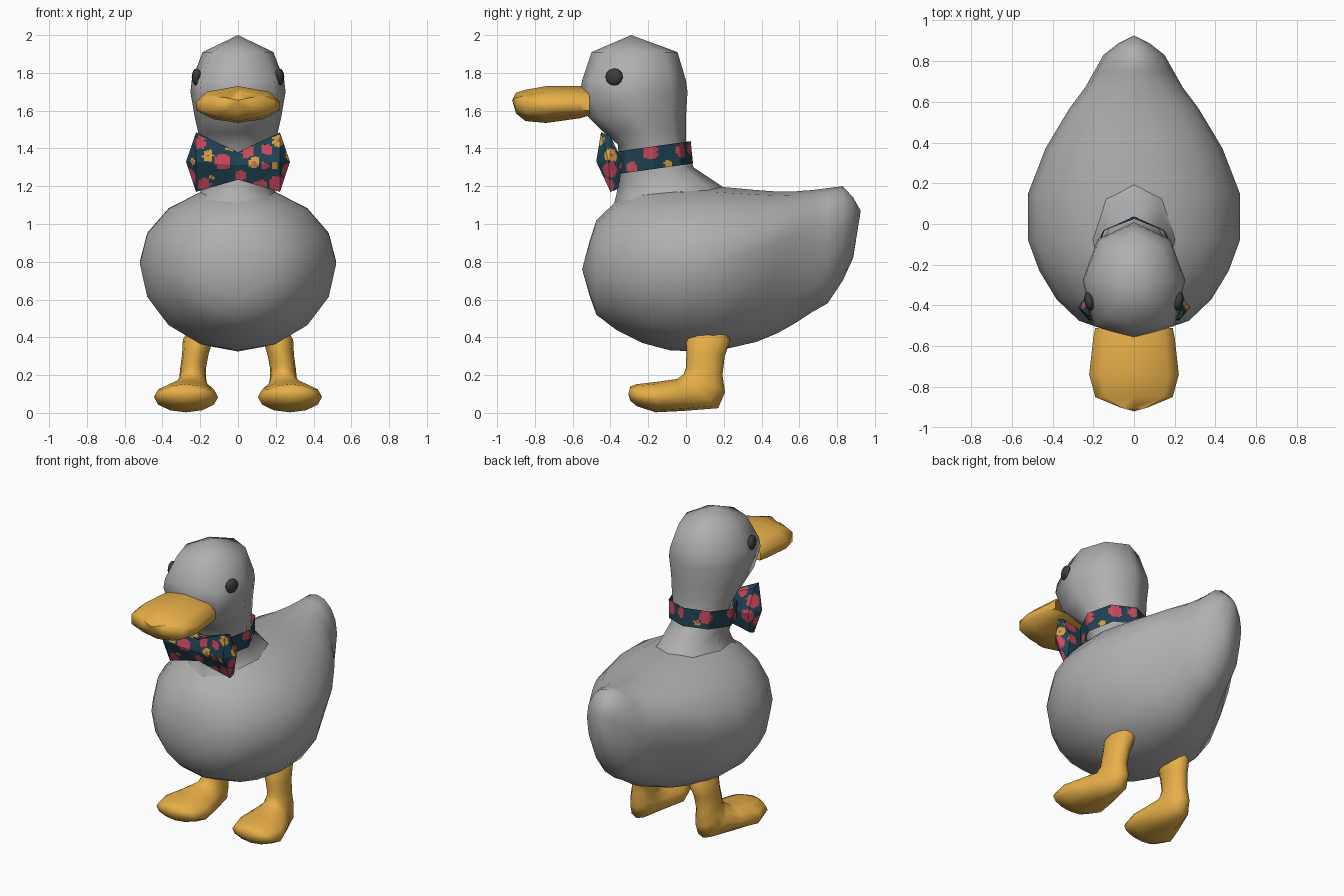
import bpy, bmesh, math, random
from mathutils import Vector

if "Cube" in bpy.data.objects:
    bpy.data.objects.remove(bpy.data.objects["Cube"])

random.seed(7)


def material(name, r, g, b):
    m = bpy.data.materials.new(name)
    m.diffuse_color = (r, g, b, 1)
    m.use_nodes = True
    m.node_tree.nodes["Principled BSDF"].inputs["Base Color"].default_value = m.diffuse_color
    return m


GREY = material("feather_grey", 0.43, 0.43, 0.43)
ORANGE = material("bill_orange", 0.80, 0.43, 0.065)
DARK = material("eye_dark", 0.045, 0.045, 0.045)
TEAL = material("cloth_teal", 0.014, 0.055, 0.085)
PINK = material("flower_pink", 0.60, 0.07, 0.11)
YELLOW = material("flower_yellow", 0.70, 0.36, 0.05)


def oval(axis, a, u, ru, lo, mid, hi, n=14, square=0.0, tuck=1.0):
    """Closed ring across an axis. Square widens the low corners, tuck narrows them."""
    pts = []
    for i in range(n):
        t = 2 * math.pi * i / n
        c, s = math.cos(t), math.sin(t)
        if s < -0.3:
            k = 1 + square * abs(math.sin(2 * t))
            c, s = c * k * tuck, max(-1, s * k)
        p = u + ru * c
        q = mid + s * ((hi - mid) if s > 0 else (mid - lo))
        pts.append(Vector((p, a, q)) if axis == "y" else Vector((p, q, a)))
    return pts


def loft(name, rings, mats, mirror=False, angle=60, cuts=0):
    """Skin a row of rings; a one-point ring makes a pole, other ends stay open inside neighbours."""
    bm = bmesh.new()
    rows = [[bm.verts.new(p) for p in r] for r in rings]
    for a, b in zip(rows, rows[1:]):
        n = max(len(a), len(b))
        for i in range(n):
            j = (i + 1) % n
            if len(a) == 1:
                bm.faces.new((a[0], b[i], b[j]))
            elif len(b) == 1:
                bm.faces.new((a[i], a[j], b[0]))
            else:
                bm.faces.new((a[i], a[j], b[j], b[i]))
    bmesh.ops.recalc_face_normals(bm, faces=bm.faces)
    if cuts:
        bmesh.ops.subdivide_edges(bm, edges=bm.edges, cuts=cuts, use_grid_fill=True)
    me = bpy.data.meshes.new(name)
    bm.to_mesh(me)
    bm.free()
    ob = bpy.data.objects.new(name, me)
    bpy.context.collection.objects.link(ob)
    for m in mats:
        me.materials.append(m)
    if mirror:
        ob.modifiers.new("mirror", "MIRROR")
    bpy.ops.object.select_all(action="DESELECT")
    ob.select_set(True)
    bpy.context.view_layer.objects.active = ob
    bpy.ops.object.shade_smooth_by_angle(angle=math.radians(angle))
    return ob


def scatter_flowers(ob, spots, count):
    """Paint blossoms (centre, radius, yellow) on finely divided cloth, filling gaps at random."""
    polys = list(ob.data.polygons)
    spots = [(Vector(c), r, y) for c, r, y in spots]
    for p in random.sample(polys, len(polys)):
        if len(spots) < count and all((p.center - s).length > 0.08 for s, _, _ in spots):
            spots.append((p.center.copy(), random.uniform(0.03, 0.044), len(spots) % 5 == 0))
    for p in polys:
        c, r, yellow = min(spots, key=lambda s: (p.center - s[0]).length / s[1])
        d = (p.center - c).length + random.uniform(-0.004, 0.004)
        if d < r:
            p.material_index = 2 if yellow and d > 0.009 else 1


# Body with folded wings: y, half width, bottom, widest height, top, underside tuck
body = [(-0.51, 0.17, 0.62, 0.77, 0.91, 1), (-0.475, 0.27, 0.52, 0.77, 1.02, 1),
        (-0.37, 0.38, 0.44, 0.78, 1.12, 1), (-0.23, 0.465, 0.37, 0.79, 1.18, 1),
        (-0.08, 0.52, 0.33, 0.79, 1.20, 1), (0.15, 0.52, 0.325, 0.80, 1.20, 0.98),
        (0.37, 0.435, 0.375, 0.86, 1.18, 0.93), (0.48, 0.37, 0.42, 0.90, 1.172, 0.90),
        (0.57, 0.315, 0.47, 0.93, 1.172, 0.90), (0.67, 0.24, 0.535, 0.92, 1.18, 0.96),
        (0.75, 0.195, 0.58, 0.91, 1.19, 1), (0.83, 0.15, 0.70, 0.98, 1.20, 1),
        (0.885, 0.08, 0.82, 1.03, 1.14, 1)]
loft("body", [[Vector((0, -0.55, 0.76))]]
     + [oval("y", y, 0, w, lo, mid, hi, 16, 0, t) for y, w, lo, mid, hi, t in body]
     + [[Vector((0, 0.925, 1.07))]], [GREY])

# Neck and head: z, half width, front, back, squareness of the face
head = [(1.09, 0.28, -0.385, 0.26, 0), (1.15, 0.215, -0.37, 0.23, 0), (1.20, 0.178, -0.36, 0.19, 0),
        (1.30, 0.172, -0.355, 0.04, 0), (1.42, 0.192, -0.36, 0.0, 0), (1.48, 0.21, -0.43, 0.0, 0),
        (1.57, 0.23, -0.52, 0.0, 0.1), (1.70, 0.252, -0.56, 0.008, 0.12),
        (1.76, 0.245, -0.55, 0.0, 0.12), (1.91, 0.187, -0.50, -0.045, 0.05)]
loft("head", [oval("z", z, 0, w, f, (f + b) / 2, b, 8, q) for z, w, f, b, q in head]
     + [[Vector((0, -0.29, 2.0))]], [GREY], angle=75)

# Bill: y, half width, bottom, side bottom, side top, top
bill = [(-0.51, 0.19, 1.575, 1.60, 1.65, 1.72), (-0.56, 0.20, 1.56, 1.60, 1.65, 1.73),
        (-0.74, 0.22, 1.535, 1.60, 1.65, 1.73), (-0.85, 0.19, 1.545, 1.595, 1.66, 1.71),
        (-0.90, 0.07, 1.585, 1.61, 1.67, 1.695)]
loft("bill", [[Vector((x * w, y, z)) for x, z in
               ((0, b), (0.6, b + 0.02), (1, sb), (1, st), (0.75, t - 0.03), (0, t),
                (-0.75, t - 0.03), (-1, st), (-1, sb), (-0.6, b + 0.02))]
              for y, w, b, sb, st, t in bill] + [[Vector((0, -0.92, 1.655))]],
     [ORANGE], angle=75)

# Eyes
bpy.ops.mesh.primitive_uv_sphere_add(segments=10, ring_count=6, radius=1)
eye = bpy.context.object
eye.name = "eyes"
for v in eye.data.vertices:
    x, y, z = v.co
    v.co = Vector((0.219 + 0.025 * x + 0.008 * y, -0.38 + 0.046 * y, 1.778 + 0.046 * z))
eye.data.materials.append(DARK)
eye.modifiers.new("mirror", "MIRROR")
bpy.ops.object.shade_smooth_by_angle(angle=math.radians(60))

# Legs and feet in one bend: x centre, half width, sole or back (y, z), instep or front (y, z)
leg = [(0.28, 0.14, -0.26, 0.035, -0.26, 0.152), (0.275, 0.17, -0.16, 0.003, -0.15, 0.165),
       (0.26, 0.135, -0.02, 0.01, -0.045, 0.18), (0.245, 0.09, 0.17, 0.025, -0.012, 0.205),
       (0.24, 0.072, 0.207, 0.11, 0.0, 0.24), (0.238, 0.068, 0.193, 0.20, 0.0, 0.27),
       (0.226, 0.07, 0.205, 0.30, 0.003, 0.32), (0.212, 0.08, 0.235, 0.385, 0.0, 0.39),
       (0.195, 0.06, 0.20, 0.45, 0.03, 0.45)]


def bent_ring(x, w, y0, z0, y1, z1, n=12):
    mid, arm = Vector((x, (y0 + y1) / 2, (z0 + z1) / 2)), Vector((0, (y1 - y0) / 2, (z1 - z0) / 2))
    return [mid + arm * math.sin(t) + Vector((w * math.cos(t), 0, 0))
            for t in (2 * math.pi * i / n for i in range(n))]


loft("legs", [[Vector((0.285, -0.305, 0.10))], bent_ring(0.285, 0.08, -0.295, 0.065, -0.295, 0.14)]
     + [bent_ring(*r) for r in leg], [ORANGE], mirror=True, angle=75)

# Collar band, tilted up toward the back
cloth = [TEAL, PINK, YELLOW]
band = [oval("z", z, 0, w, f, -0.18, b, 8) for z, w, f, b in
        ((1.315, 0.202, -0.385, 0.037), (1.435, 0.215, -0.39, 0.025))]
for p in band[0] + band[1]:
    p.z += 0.14 * p.y
collar_spots = [((s * x, y, z), r, False) for s in (-1, 1) for x, y, z, r in
                ((0.2, -0.19, 1.385, 0.042), (0.13, -0.02, 1.39, 0.042), (0.17, -0.29, 1.30, 0.035))]
collar_spots += [((0.03, 0.03, 1.40), 0.035, False), ((0.18, -0.09, 1.32), 0.022, True),
                 ((-0.08, 0.0, 1.35), 0.018, True)]
scatter_flowers(loft("collar", band, cloth, angle=50, cuts=12), collar_spots, 11)

# Bow: middle and end cross-sections as (y, z), ends closing to a point
middle = ((-0.43, 1.38), (-0.447, 1.31), (-0.42, 1.235), (-0.35, 1.235), (-0.34, 1.31), (-0.36, 1.38))
end = ((-0.45, 1.485), (-0.475, 1.33), (-0.40, 1.17), (-0.36, 1.185), (-0.335, 1.32), (-0.40, 1.465))


def section(x, pts):
    return [Vector((x, y, z)) for y, z in pts]


bow = [section(-0.275, [(-0.41, 1.33)]), section(-0.222, end), section(0, middle),
       section(0.222, end), section(0.275, [(-0.41, 1.33)])]
pinks = ((-0.08, 1.33, 0.043), (0.05, 1.385, 0.036), (0.21, 1.21, 0.046), (-0.18, 1.21, 0.036),
         (0.15, 1.395, 0.03), (-0.2, 1.43, 0.032), (0.015, 1.26, 0.03), (0.14, 1.31, 0.022))
golds = ((-0.16, 1.36, 0.031), (0.085, 1.325, 0.03), (0.215, 1.44, 0.03), (0.195, 1.31, 0.022),
         (-0.14, 1.25, 0.016), (-0.245, 1.33, 0.02))
bow_spots = [((x, -0.455 if z > 1.28 else -0.42, z), r, spots is golds)
             for spots in (pinks, golds) for x, z, r in spots]
scatter_flowers(loft("bow", bow, cloth, angle=25, cuts=15), bow_spots, 29)
